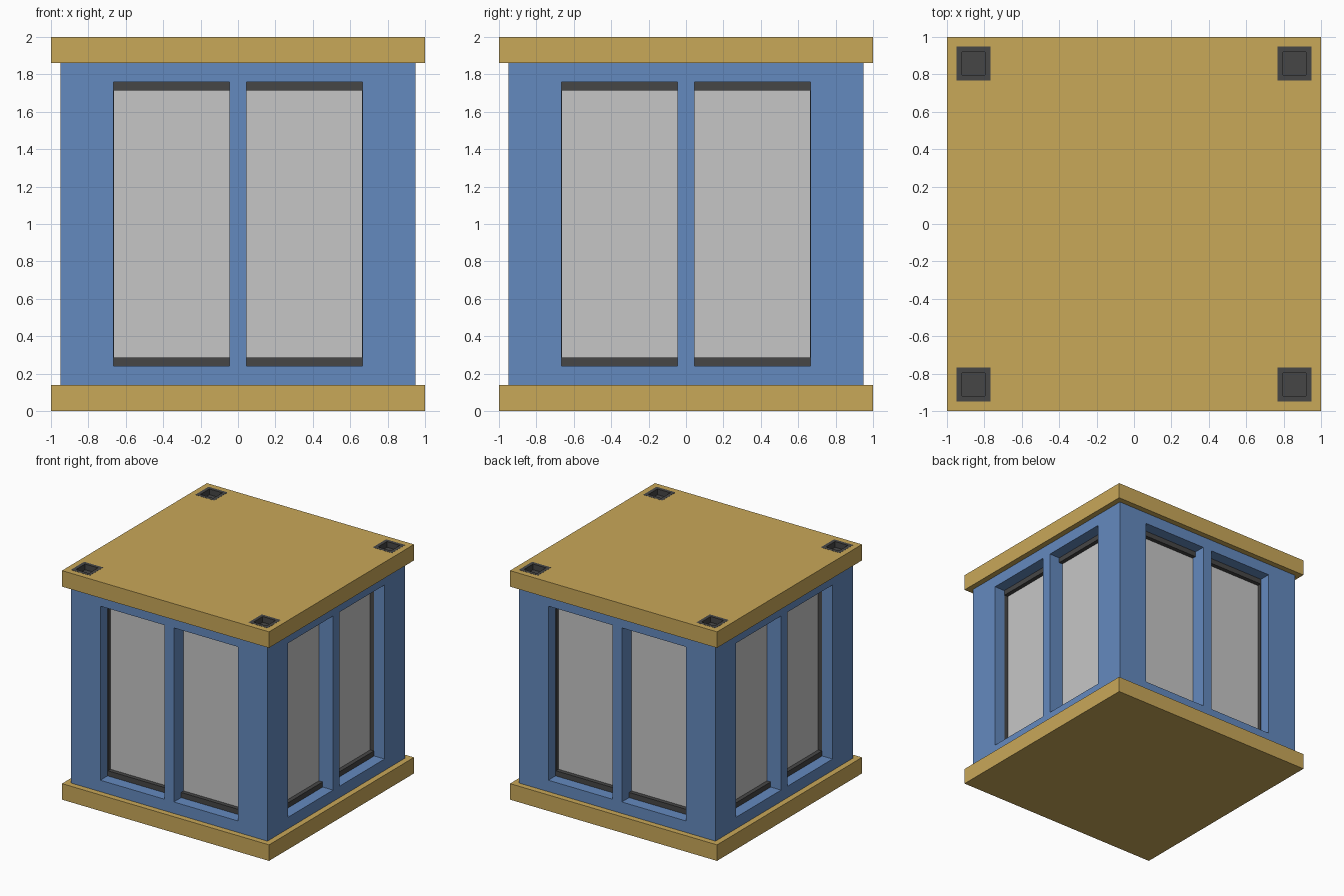
import bpy, bmesh, math
from mathutils import Matrix, Vector

if "Cube" in bpy.data.objects:
    bpy.data.objects.remove(bpy.data.objects["Cube"])


def material(name, srgb):
    m = bpy.data.materials.new(name)
    lin = [((c / 255 + 0.055) / 1.055) ** 2.4 for c in srgb]
    m.diffuse_color = (*lin, 1)
    m.use_nodes = True
    m.node_tree.nodes["Principled BSDF"].inputs["Base Color"].default_value = m.diffuse_color
    return m


gold = material("gold", (201, 168, 89))
blue = material("blue", (100, 138, 191))
grey = material("light grey", (198, 198, 198))
dark = material("dark grey", (70, 70, 70))


def add_box(bm, lo, hi, rot=Matrix()):
    lo, hi = Vector(lo), Vector(hi)
    m = rot @ Matrix.Translation((lo + hi) / 2) @ Matrix.Diagonal((*(hi - lo), 1))
    return bmesh.ops.create_cube(bm, size=1, matrix=m)["verts"]


def finish(bm, name, mat):
    me = bpy.data.meshes.new(name)
    bm.to_mesh(me)
    bm.free()
    ob = bpy.data.objects.new(name, me)
    bpy.context.collection.objects.link(ob)
    if mat:
        me.materials.append(mat)
    return ob


def boxes(name, mat, items):
    bm = bmesh.new()
    for it in items:
        add_box(bm, *it)
    return finish(bm, name, mat)


def cut(ob, cutter):
    mod = ob.modifiers.new("cut", "BOOLEAN")
    mod.operation = "DIFFERENCE"
    mod.solver = "EXACT"
    mod.object = cutter
    bpy.context.view_layer.objects.active = ob
    bpy.ops.object.modifier_apply(modifier=mod.name)
    bpy.data.objects.remove(cutter)


W = 0.95                 # half width of the body
X0, X1 = 0.045, 0.665    # window opening, from the centre post outwards
Z0, Z1 = 0.24, 1.76
BACK, FRAME = W - 0.14, W - 0.10
sides = [Matrix.Rotation(i * math.pi / 2, 4, "Z") for i in range(4)]
spans = [(-X1, -X0), (X0, X1)]

# blue body with two window recesses per side
body = boxes("body", blue, [((-W, -W, 0.13), (W, W, 1.87))])
cut(body, boxes("window_cutter", None, [
    ((a, -1.1, Z0), (b, -BACK, Z1), r) for r in sides for a, b in spans]))

# grey panes at the back of the recesses
boxes("window_panes", grey, [
    ((a, -BACK - 0.004, Z0), (b, -BACK + 0.02, Z1), r) for r in sides for a, b in spans])

# dark frame: rails at top and bottom, thin jambs at the outer edges
frame = []
for r in sides:
    for a, b in spans:
        frame.append(((a, -FRAME, Z0), (b, -BACK + 0.01, Z0 + 0.045), r))
        frame.append(((a, -FRAME, Z1 - 0.045), (b, -BACK + 0.01, Z1), r))
    for s in (-1, 1):
        x = sorted((s * (X1 - 0.003), s * (X1 + 0.01)))
        frame.append(((x[0], -FRAME, Z0), (x[1], -BACK + 0.01, Z1), r))
boxes("window_frames", dark, frame)

# gold base and top slabs
boxes("base_slab", gold, [((-1, -1, 0), (1, 1, 0.14))])
top = boxes("top_slab", gold, [((-1, -1, 1.86), (1, 1, 2))])
C, H = 0.858, 0.092      # corner socket centre and half size
corners = [(x, y) for x in (-C, C) for y in (-C, C)]
cut(top, boxes("socket_cutter", None, [
    ((x - H, y - H, 1.93), (x + H, y + H, 2.1)) for x, y in corners]))

# dark corner sockets with a square hole
bm = bmesh.new()
for x, y in corners:
    vs = add_box(bm, (x - H, y - H, 1.92), (x + H, y + H, 2.001))
    face = next(f for f in vs[0].link_faces[:] + vs[7].link_faces[:] if f.normal.z > 0.9
                or all(v.co.z > 1.99 for v in f.verts))
    bmesh.ops.inset_individual(bm, faces=[face], thickness=H - 0.05)
    hole = bmesh.ops.extrude_discrete_faces(bm, faces=[face])["faces"][0]
    bmesh.ops.translate(bm, verts=hole.verts[:], vec=(0, 0, -0.05))
bmesh.ops.recalc_face_normals(bm, faces=bm.faces[:])
finish(bm, "corner_sockets", dark)
